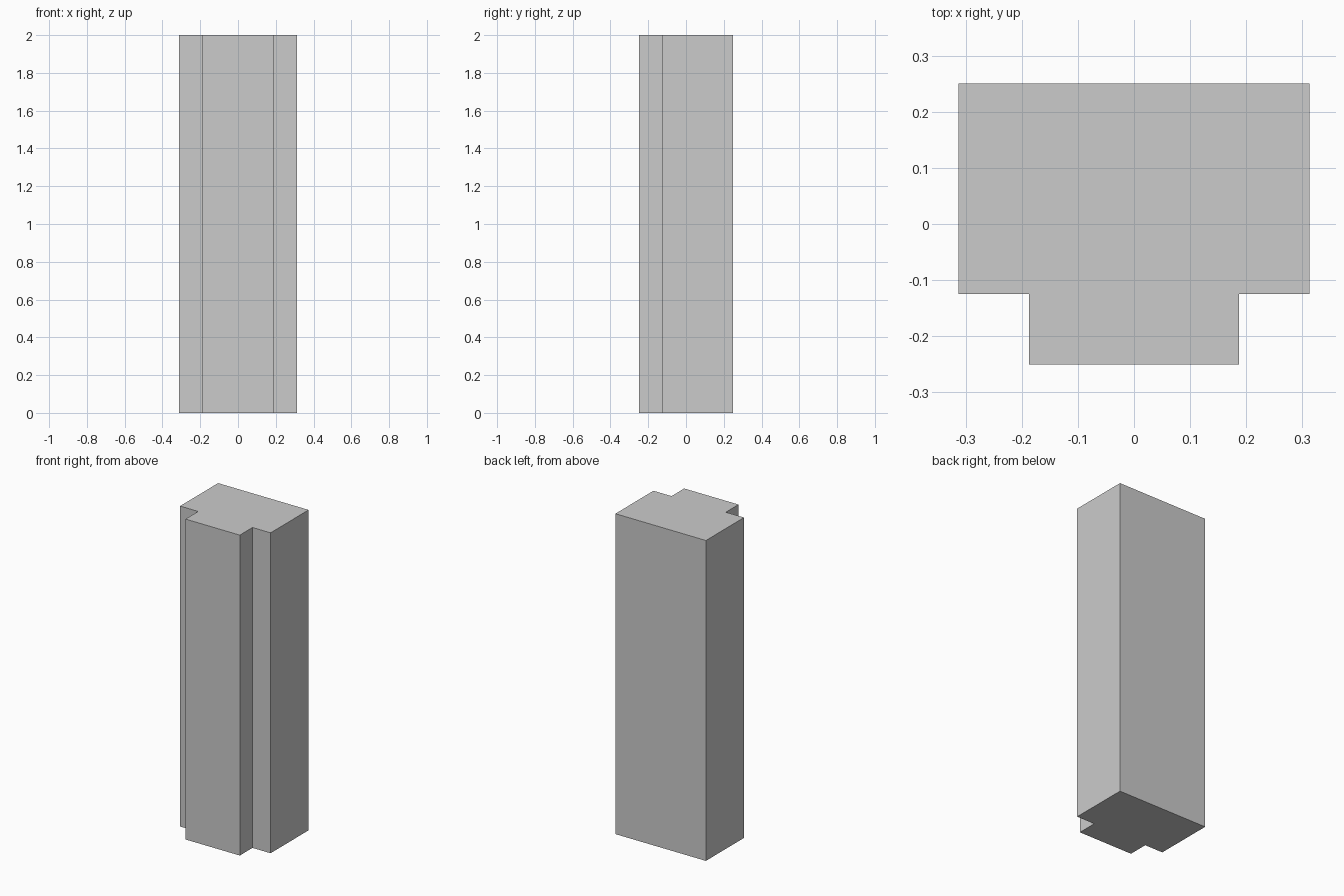
import bpy, bmesh

if "Cube" in bpy.data.objects:
    bpy.data.objects.remove(bpy.data.objects["Cube"])

HEIGHT = 2.0
# Right half of the T-shaped cross-section, front to back
half = [(0.1875, -0.25), (0.1875, -0.125), (0.3125, -0.125), (0.3125, 0.25)]
profile = half + [(-x, y) for x, y in reversed(half)]

# Pillar: solid extrusion of the mirrored profile
bm = bmesh.new()
base = bm.faces.new([bm.verts.new((x, y, 0)) for x, y in profile])
ext = bmesh.ops.extrude_face_region(bm, geom=[base], use_keep_orig=True)
top = [v for v in ext["geom"] if isinstance(v, bmesh.types.BMVert)]
bmesh.ops.translate(bm, verts=top, vec=(0, 0, HEIGHT))
bmesh.ops.recalc_face_normals(bm, faces=bm.faces)

mesh = bpy.data.meshes.new("pillar")
bm.to_mesh(mesh)
bm.free()
pillar = bpy.data.objects.new("pillar", mesh)
bpy.context.collection.objects.link(pillar)
